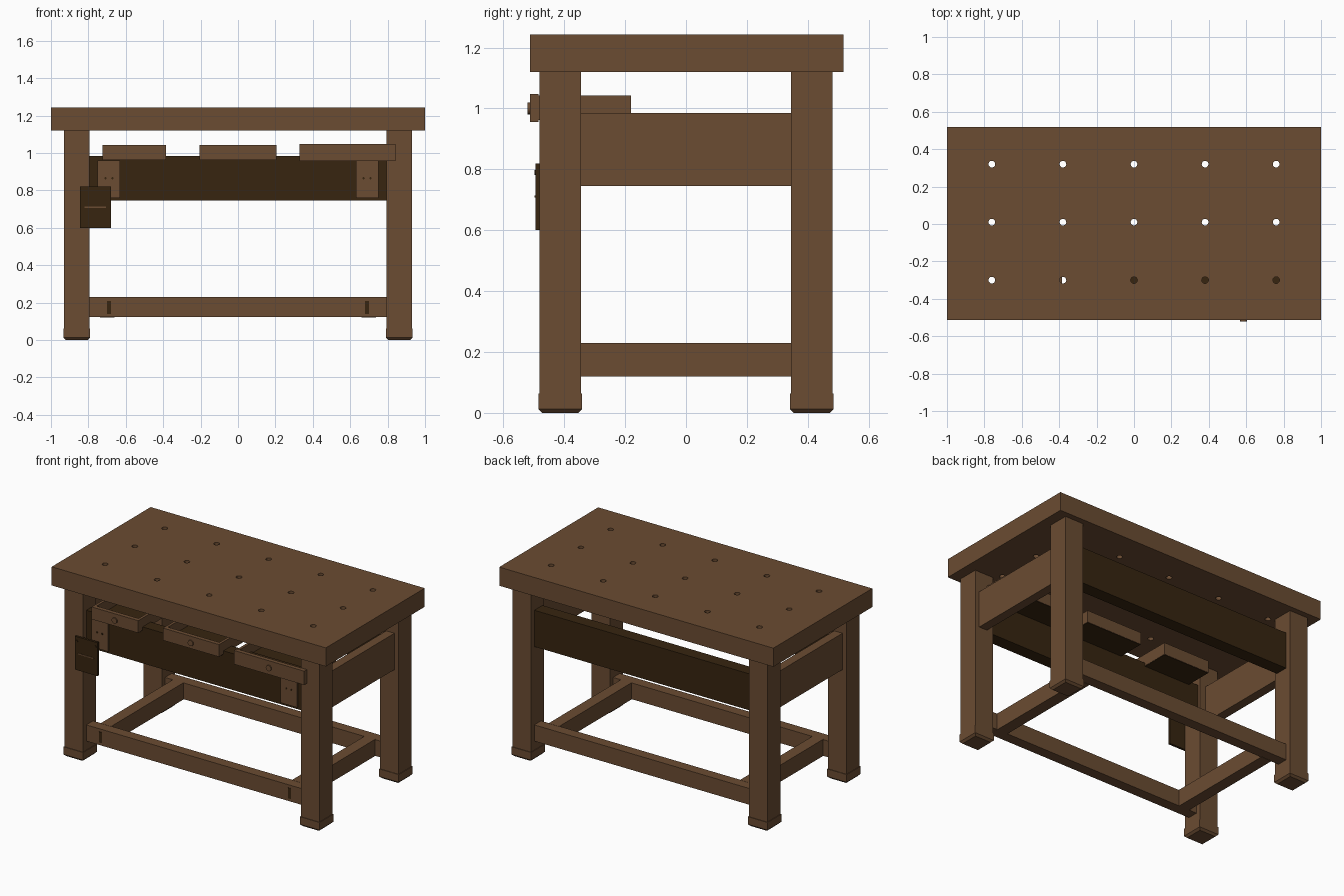
import bpy, bmesh, math
from mathutils import Matrix

cube = bpy.data.objects.get("Cube")
if cube:
    bpy.data.objects.remove(cube, do_unlink=True)


def material(name, rgb):
    m = bpy.data.materials.new(name)
    m.use_nodes = True
    m.diffuse_color = (*rgb, 1)
    m.node_tree.nodes["Principled BSDF"].inputs["Base Color"].default_value = (*rgb, 1)
    return m


WOOD = material("brown wood", (0.145, 0.072, 0.032))
DARK = material("dark wood", (0.038, 0.018, 0.005))


def finish(name, bm, mat):
    mesh = bpy.data.meshes.new(name)
    bm.to_mesh(mesh)
    bm.free()
    mesh.materials.append(mat)
    ob = bpy.data.objects.new(name, mesh)
    bpy.context.collection.objects.link(ob)
    return ob


def add_box(bm, x, y, z):
    """Adds a box given as (min, max) pairs and returns its vertices."""
    size = [b - a for a, b in (x, y, z)]
    mid = [(a + b) / 2 for a, b in (x, y, z)]
    mat = Matrix.Translation(mid) @ Matrix.Diagonal((*size, 1))
    return bmesh.ops.create_cube(bm, size=1, matrix=mat)["verts"]


def box(name, x, y, z, mat=WOOD):
    bm = bmesh.new()
    add_box(bm, x, y, z)
    return finish(name, bm, mat)


def span(a, b, side):
    """Mirrors a range to the given side."""
    return tuple(sorted((a * side, b * side)))


def disc(name, x, y, z, radius, depth, mat):
    bm = bmesh.new()
    place = Matrix.Translation((x, y, z)) @ Matrix.Rotation(math.pi / 2, 4, "X")
    bmesh.ops.create_cone(bm, cap_ends=True, segments=16, radius1=radius,
                          radius2=radius, depth=depth, matrix=place)
    return finish(name, bm, mat)


# Table top with a grid of round peg holes
top = box("table_top", (-1, 1), (-0.513, 0.518), (1.12, 1.243))
bm = bmesh.new()
for col in range(-2, 3):
    for row in (-1, 0, 1):
        bmesh.ops.create_cone(bm, cap_ends=True, segments=16, radius1=0.018, radius2=0.018, depth=0.3,
                              matrix=Matrix.Translation((col * 0.38, 0.01 + row * 0.31, 1.18)))
pegs = finish("peg_hole_cutter", bm, DARK)
pegs.hide_render = True
cut = top.modifiers.new("peg_holes", "BOOLEAN")
cut.object = pegs
cut.operation = "DIFFERENCE"
cut.solver = "EXACT"
bpy.context.view_layer.objects.active = top
bpy.ops.object.modifier_apply(modifier=cut.name)
bpy.data.objects.remove(pegs, do_unlink=True)

# Legs with slightly wider, chamfered feet
for sx, side in ((-1, "right"), (1, "left")):
    for sy, end in ((-1, "front"), (1, "back")):
        x, y = span(0.795, 0.93, sx), span(0.345, 0.481, sy)
        box(f"{end}_{side}_leg", x, y, (0.05, 1.12))
        bm = bmesh.new()
        grow = 0.004
        verts = add_box(bm, (x[0] - grow, x[1] + grow), (y[0] - grow, y[1] + grow), (0, 0.063))
        low = [e for e in bm.edges if all(v.co.z < 0.01 for v in e.verts)]
        bmesh.ops.bevel(bm, geom=low, offset=0.013, segments=1, affect="EDGES")
        finish(f"{end}_{side}_foot", bm, WOOD)

# Side aprons and lower side rails
for sx, side in ((-1, "right"), (1, "left")):
    box(f"{side}_apron", span(0.84, 0.9, sx), (-0.35, 0.35), (0.745, 0.985))
    box(f"{side}_lower_rail", span(0.66, 0.737, sx), (-0.38, 0.38), (0.12, 0.23))

# Front and back aprons and lower rails
for sy, end in ((-1, "front"), (1, "back")):
    box(f"{end}_apron", (-0.8, 0.8), span(0.36, 0.445, sy), (0.745, 0.985), DARK)
    box(f"{end}_lower_rail", (-0.8, 0.8), span(0.375, 0.445, sy), (0.122, 0.229))

# Blocks with bolt holes on the front apron, wedges in the lower rail
for sx, side in ((-1, "right"), (1, "left")):
    box(f"{side}_apron_block", span(0.63, 0.75, sx), (-0.455, -0.44), (0.76, 0.96))
    for off in (-0.018, 0.018):
        disc(f"{side}_block_bolt", sx * 0.69 + off, -0.456, 0.865, 0.006, 0.004, DARK)
    box(f"{side}_rail_wedge", span(0.68, 0.7, sx), (-0.448, -0.44), (0.14, 0.21), DARK)


def drawer(name, x, front, z, back):
    """Open drawer: front board, knob, sides, back and dark floor."""
    t = 0.018
    inner = front + 0.028
    box(f"{name}_front", x, (front, inner), z)
    box(f"{name}_floor", (x[0] + 0.002, x[1] - 0.002), (inner, back - 0.002), (0.962, 0.972), DARK)
    box(f"{name}_side_right", (x[0], x[0] + t), (inner, back), (0.964, 1.043))
    box(f"{name}_side_left", (x[1] - t, x[1]), (inner, back), (0.964, 1.043))
    box(f"{name}_back", (x[0] + t, x[1] - t), (back - t, back), (0.964, 1.043))
    disc(f"{name}_knob", sum(x) / 2, front - 0.002, 1.0, 0.019, 0.012, WOOD)


# Three drawers, the left one pulled out furthest
drawer("right_drawer", (-0.725, -0.385), -0.49, (0.962, 1.043), -0.18)
drawer("middle_drawer", (-0.205, 0.205), -0.49, (0.962, 1.043), -0.18)
drawer("left_drawer", (0.33, 0.842), -0.513, (0.956, 1.047), -0.18)

# Dark plate hung on the front right leg, with a bar and studs
box("tool_plate", (-0.845, -0.68), (-0.494, -0.479), (0.6, 0.82), DARK)
box("tool_plate_bar", (-0.82, -0.705), (-0.497, -0.493), (0.707, 0.714), WOOD)
for x in (-0.83, -0.695):
    disc("tool_plate_stud", x, -0.495, 0.79, 0.008, 0.006, DARK)
